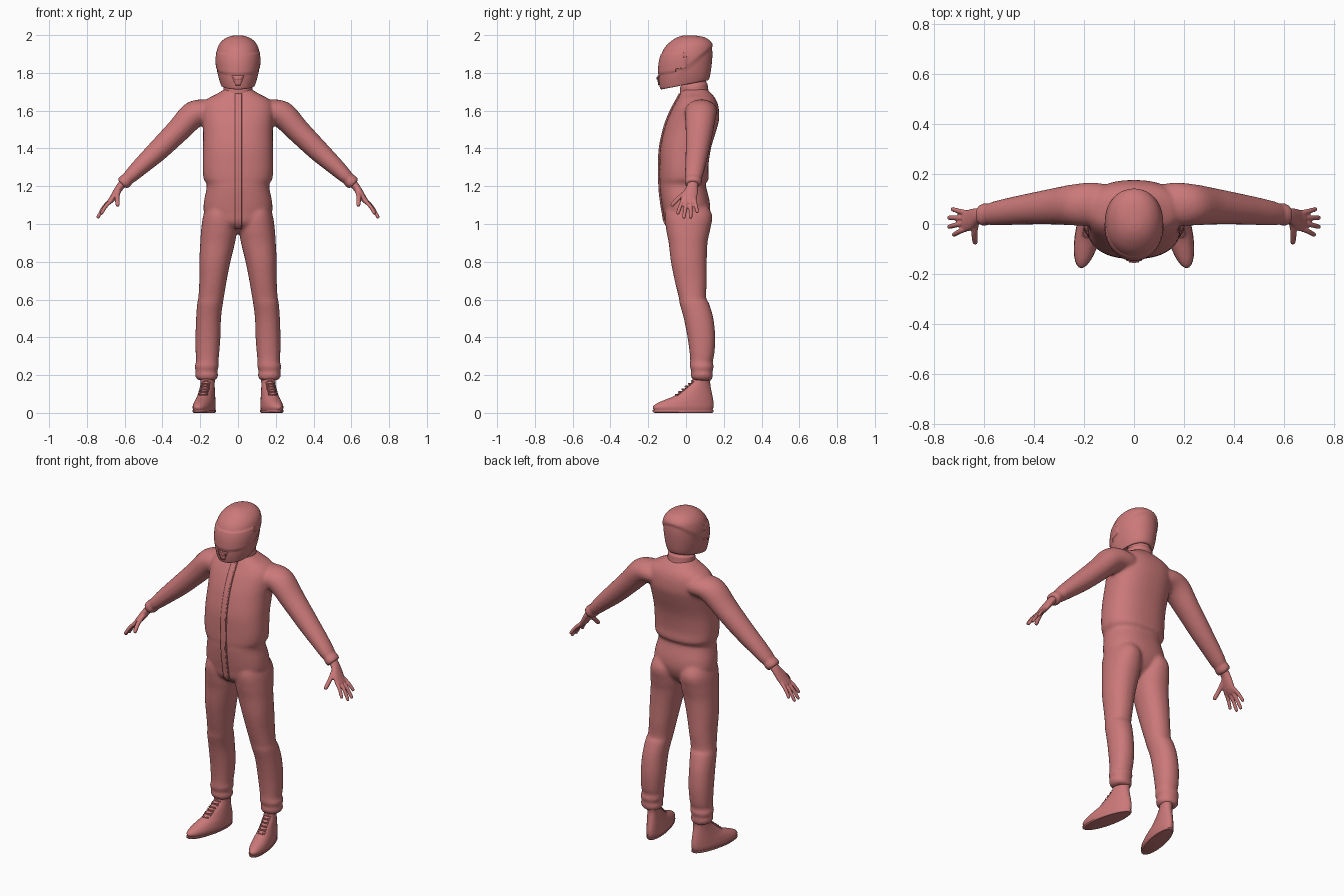
import bpy, bmesh, math
from mathutils import Vector
from mathutils.bvhtree import BVHTree

cube = bpy.data.objects.get("Cube")
if cube:
    bpy.data.objects.remove(cube)

mat = bpy.data.materials.new("dusty_red")
mat.use_nodes = True
RED = (0.6, 0.19, 0.19, 1)
mat.diffuse_color = RED
mat.node_tree.nodes["Principled BSDF"].inputs["Base Color"].default_value = RED


def zring(z, x0, x1, yf, yb, tilt=0):
    """Level ring spanning x0..x1 and yf..yb; the back is raised by tilt."""
    return (Vector(((x0 + x1) / 2, (yf + yb) / 2, z + tilt / 2)),
            Vector(((x1 - x0) / 2, 0, 0)), Vector((0, (yb - yf) / 2, tilt / 2)))


def tube_ring(x, y, z, ry, rn):
    """Ring across the arm, which slopes down and outwards."""
    return Vector((x, y, z)), Vector((0, ry, 0)), Vector((0.69, 0, 0.72)) * rn


def spline(a, b, c, d, t):
    return b + (c - a) * (t / 2) + (a * 2 - b * 5 + c * 4 - d) * (t * t / 2) \
        + (b * 3 - a - c * 3 + d) * (t ** 3 / 2)


def loft(bm, rings, n=32, steps=4, side=1, power=1.0):
    """Skin smoothly interpolated rings and close both ends."""
    last, dense = len(rings) - 1, []
    for i in range(last):
        quad = [rings[min(max(i + k, 0), last)] for k in (-1, 0, 1, 2)]
        dense += [[spline(*[q[j] for q in quad], s / steps) for j in range(3)]
                  for s in range(steps)]
    dense.append(rings[-1])
    loops = []
    for c, u, v in dense:
        loop = []
        for k in range(n):
            a = 2 * math.pi * k / n
            ca, sa = math.cos(a), math.sin(a)
            p = c + u * math.copysign(abs(ca) ** power, ca) + v * math.copysign(abs(sa) ** power, sa)
            loop.append(bm.verts.new((p.x * side, p.y, p.z)))
        loops.append(loop)
    for a, b in zip(loops, loops[1:]):
        for k in range(n):
            bm.faces.new((a[k], a[(k + 1) % n], b[(k + 1) % n], b[k]))
    bm.faces.new(loops[0])
    bm.faces.new(loops[-1])


def rod(bm, points, radius, n=10):
    """Rounded rod through points, tapering slightly to the end."""
    pts = [Vector(p) for p in points]
    d = (pts[-1] - pts[0]).normalized()
    u = d.orthogonal().normalized()
    v = d.cross(u)
    rings = [(p, u * radius * (1 - 0.1 * i), v * radius * (1 - 0.1 * i)) for i, p in enumerate(pts)]
    end = pts[-1] + d * radius * 0.7
    rings.append((end, u * radius * 0.35, v * radius * 0.35))
    loft(bm, rings, n, 3)


def finish(name, bm, voxel=0, mirror=False, smooth=0, angle=40):
    bmesh.ops.recalc_face_normals(bm, faces=bm.faces)
    mesh = bpy.data.meshes.new(name)
    bm.to_mesh(mesh)
    bm.free()
    mesh.materials.append(mat)
    ob = bpy.data.objects.new(name, mesh)
    bpy.context.collection.objects.link(ob)
    bpy.ops.object.select_all(action='DESELECT')
    ob.select_set(True)
    bpy.context.view_layer.objects.active = ob
    bpy.ops.object.shade_smooth_by_angle(angle=math.radians(angle))
    if voxel:
        m = ob.modifiers.new("blend", 'REMESH')
        m.mode, m.voxel_size, m.use_smooth_shade = 'VOXEL', voxel, True
        m = ob.modifiers.new("soften", 'SMOOTH')
        m.iterations = smooth
    if mirror:
        m = ob.modifiers.new("mirror", 'MIRROR')
        m.use_mirror_merge = False
    return ob


def plate(name, target, z0, z1, left, right, rows, lift=0.003):
    """Thin strip laid on the front of the target between two edge functions."""
    tree = BVHTree.FromObject(target, bpy.context.evaluated_depsgraph_get())
    bm, grid = bmesh.new(), []
    for i in range(rows + 1):
        z = z0 + (z1 - z0) * i / rows
        row = []
        for j in range(5):
            x = left(z) + (right(z) - left(z)) * j / 4
            hit = tree.ray_cast(Vector((x, -1, z)), Vector((0, 1, 0)))[0]
            y = hit.y if hit else grid[-1][j].co.y
            row.append(bm.verts.new((x, y - lift, z)))
        grid.append(row)
    for a, b in zip(grid, grid[1:]):
        for j in range(4):
            bm.faces.new((a[j], a[j + 1], b[j + 1], b[j]))
    ob = finish(name, bm)
    m = ob.modifiers.new("thickness", 'SOLIDIFY')
    m.thickness, m.offset = 0.006, 0


# Suit: torso, arms and legs blended into one skin
bm = bmesh.new()
torso = [(0.95, .05, -.04, .05), (1.0, .15, -.105, .10), (1.06, .18, -.12, .125),
         (1.12, .18, -.13, .125), (1.19, .166, -.138, .108), (1.215, .168, -.138, .105),
         (1.24, .182, -.14, .12), (1.3, .187, -.14, .118), (1.4, .185, -.136, .132),
         (1.5, .185, -.115, .162), (1.56, .19, -.095, .176), (1.62, .19, -.068, .172),
         (1.66, .165, -.045, .158), (1.69, .11, -.03, .135), (1.715, .07, -.02, .11)]
loft(bm, [zring(z, -w, w, f, b) for z, w, f, b in torso], 48, power=0.85)
leg = [(1.13, .03, .15, -.09, .09), (1.05, .012, .183, -.112, .138), (.97, .006, .195, -.105, .128),
       (.9, .016, .2, -.092, .114), (.8, .04, .205, -.08, .11), (.7, .06, .205, -.06, .11),
       (.61, .075, .21, -.038, .107), (.58, .08, .216, -.034, .122), (.5, .09, .222, -.012, .145),
       (.4, .093, .225, .008, .155), (.31, .1, .224, .02, .15), (.27, .104, .222, .022, .141),
       (.245, .102, .23, .02, .147), (.22, .11, .224, .028, .14), (.2, .105, .228, .025, .143),
       (.18, .112, .218, .032, .138), (.172, .125, .205, .045, .13)]
arm = [(.05, .08, 1.61, .06, .06), (.15, .08, 1.6, .085, .082), (.235, .077, 1.578, .083, .073),
       (.32, .071, 1.492, .073, .064), (.425, .06, 1.388, .062, .057), (.52, .048, 1.3, .053, .046),
       (.57, .041, 1.252, .047, .038), (.582, .04, 1.241, .041, .033), (.595, .038, 1.228, .046, .038),
       (.615, .036, 1.21, .043, .035)]
for s in (1, -1):
    loft(bm, [zring(*r) for r in leg], 32, side=s, power=0.92)
    loft(bm, [tube_ring(*r) for r in arm], 32, side=s)
suit = finish("racing_suit", bm, voxel=0.009, smooth=4)

# Front zip placket with a fine centre seam
plate("zip_placket", suit, 0.975, 1.69, lambda z: -0.015, lambda z: 0.022, 60)
plate("zip_seam", suit, 0.985, 1.69, lambda z: 0.014, lambda z: 0.02, 60, 0.006)

# Neck and collar
bm = bmesh.new()
neck = [(1.64, .09, -.03, .13), (1.695, .078, -.032, .118), (1.725, .075, -.03, .114),
        (1.735, .066, -.026, .108), (1.76, .06, -.022, .106), (1.83, .06, -.02, .1)]
loft(bm, [zring(z, -w, w, f, b, 0.015) for z, w, f, b in neck])
finish("neck", bm)

# Helmet shell, from the recessed underside up to the crown
bm = bmesh.new()
shell = [(1.76, .065, -.085, .085, .03), (1.722, .078, -.115, .105, .045), (1.713, .09, -.132, .122, .047),
         (1.73, .098, -.14, .133, .046), (1.78, .11, -.146, .141, .04), (1.85, .117, -.143, .147, .03),
         (1.9, .113, -.13, .146, .025), (1.94, .1, -.108, .136, .02), (1.973, .073, -.072, .106, .012),
         (1.992, .04, -.036, .063, .004), (1.999, .008, -.005, .014, 0)]
loft(bm, [zring(z, -w, w, f, b, t) for z, w, f, b, t in shell], 56, 5, power=0.95)
for v in bm.verts:
    # The lower rear steps in below a diagonal crease that ends in a tail lip
    below = 1.73 + 0.83 * (v.co.y + 0.12) - v.co.z
    if below > 0 and v.co.y > -0.06:
        k = min(1, below / 0.02) * min(1, (v.co.y + 0.06) / 0.08)
        v.co.x *= 1 - 0.04 * k
        v.co.y -= 0.008 * k
bm.normal_update()
visor = []
for f in bm.faces:
    c = f.calc_center_median()
    rise = 0.14 * (c.y + 0.14)
    if c.y < -0.005 and 1.8 + rise < c.z < 1.895 + rise:
        visor.append(f)
bmesh.ops.inset_region(bm, faces=visor, thickness=0.003, depth=0.0025)
helmet = finish("helmet", bm)

# Chin vent: a tapered frame with a slot bar
plate("chin_vent", helmet, 1.735, 1.785, lambda z: -0.012 - 0.4 * (z - 1.735),
      lambda z: 0.012 + 0.4 * (z - 1.735), 6)
plate("chin_vent_bar", helmet, 1.765, 1.778, lambda z: -0.02, lambda z: 0.02, 3, 0.007)

# Hands: palm, four spread fingers and thumb
bm = bmesh.new()
palm = [(.59, .037, 1.232, .028, .024), (.622, .034, 1.2, .03, .021), (.645, .022, 1.165, .04, .02),
        (.665, .014, 1.135, .043, .017), (.685, .013, 1.112, .037, .012)]
loft(bm, [tube_ring(*r) for r in palm], 24)
fingers = [((.67, -.018, 1.125), (.722, -.043, 1.058)), ((.677, .003, 1.12), (.741, -.011, 1.037)),
           ((.677, .024, 1.12), (.741, .025, 1.037)), ((.668, .044, 1.13), (.727, .059, 1.065))]
for base, tip in fingers:
    a, b = Vector(base), Vector(tip)
    rod(bm, (a, a.lerp(b, 0.5) + Vector((.004, 0, .003)), b), 0.0115)
rod(bm, ((.633, .01, 1.175), (.64, -.035, 1.14), (.637, -.072, 1.102)), 0.014)
finish("hand", bm, voxel=0.0045, mirror=True, smooth=2)

# Shoes: sole and upper, toes turned slightly outwards
def splay(bm):
    for v in bm.verts:
        v.co.x -= 0.2 * v.co.y


upper = [(.008, .048, -.165, .138), (.03, .052, -.176, .145), (.05, .05, -.155, .146),
         (.068, .047, -.115, .144), (.09, .043, -.062, .14), (.13, .038, -.005, .132),
         (.16, .036, .028, .128), (.185, .037, .036, .13), (.21, .034, .045, .125)]
bm = bmesh.new()
loft(bm, [zring(z, .176 - w, .176 + w, f, b) for z, w, f, b in upper], 32)
splay(bm)
finish("shoe", bm, mirror=True)
bm = bmesh.new()
sole = [(0, .048, -.166, .138), (.006, .053, -.176, .145), (.014, .053, -.177, .146)]
loft(bm, [zring(z, .176 - w, .176 + w, f, b) for z, w, f, b in sole], 32, 2)
splay(bm)
finish("sole", bm, mirror=True, angle=30)

# Crossed laces climbing the instep
bm = bmesh.new()
for i in range(6):
    y, z = -0.058 + 0.017 * i, 0.094 + 0.0145 * i
    for s in (1, -1):
        rod(bm, ((.176 - .022 * s, y + .012, z - .004), (.176, y + .002, z + .003),
                 (.176 + .022 * s, y + .02, z + .004)), 0.0035, 6)
splay(bm)
finish("laces", bm, mirror=True)
